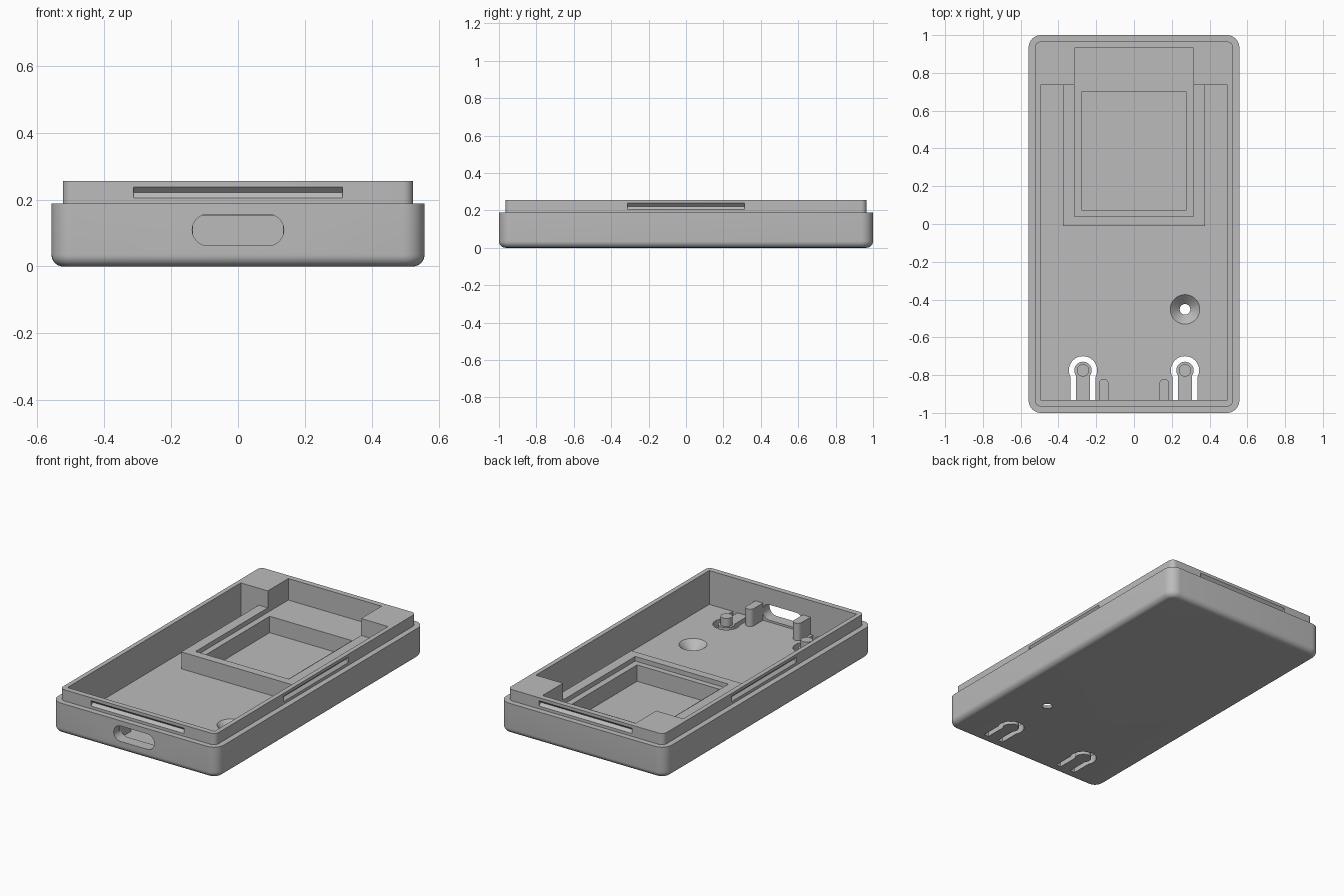
import bpy, bmesh
from math import pi, sin, cos, asin

if "Cube" in bpy.data.objects:
    bpy.data.objects.remove(bpy.data.objects["Cube"], do_unlink=True)

FLOOR, LEDGE, POCKET, FRAME = 0.05, 0.125, 0.025, 0.153
STEP, TOP = 0.188, 0.256

grey = bpy.data.materials.new("light grey plastic")
grey.use_nodes = True
colour = (0.5, 0.5, 0.5, 1)
grey.diffuse_color = colour
grey.node_tree.nodes["Principled BSDF"].inputs["Base Color"].default_value = colour


def loft(name, rings):
    """Skin a stack of equal-length point rings and cap both ends."""
    bm = bmesh.new()
    loops = [[bm.verts.new(p) for p in ring] for ring in rings]
    n = len(loops[0])
    for a, b in zip(loops, loops[1:]):
        for i in range(n):
            j = (i + 1) % n
            bm.faces.new((a[i], a[j], b[j], b[i]))
    bm.faces.new(loops[0][::-1])
    bm.faces.new(loops[-1])
    bmesh.ops.recalc_face_normals(bm, faces=bm.faces)
    mesh = bpy.data.meshes.new(name)
    bm.to_mesh(mesh)
    bm.free()
    mesh.materials.append(grey)
    ob = bpy.data.objects.new(name, mesh)
    bpy.context.collection.objects.link(ob)
    return ob


def prism(name, outline, z0, z1):
    return loft(name, [[(x, y, z) for x, y in outline] for z in (z0, z1)])


def box(name, x, y0, y1, z0, z1):
    return prism(name, [(-x, y0), (x, y0), (x, y1), (-x, y1)], z0, z1)


def arc(cx, cy, r, a0, a1, n):
    return [(cx + r * cos(a0 + (a1 - a0) * i / n), cy + r * sin(a0 + (a1 - a0) * i / n))
            for i in range(n + 1)]


def rounded(hx, hy, r, z):
    corners = [(1, 1), (-1, 1), (-1, -1), (1, -1)]
    return [(x, y, z) for k, (sx, sy) in enumerate(corners)
            for x, y in arc(sx * (hx - r), sy * (hy - r), r, k * pi / 2, (k + 1) * pi / 2, 8)]


def combine(tool, operation):
    mod = case.modifiers.new(tool.name, "BOOLEAN")
    mod.operation, mod.solver, mod.object = operation, "EXACT", tool
    bpy.context.view_layer.objects.active = case
    bpy.ops.object.modifier_apply(modifier=mod.name)
    bpy.data.objects.remove(tool, do_unlink=True)


def cut(tool):
    combine(tool, "DIFFERENCE")


def add(tool):
    combine(tool, "UNION")


# Outer tray with rounded bottom edge and a stepped lip
R = 0.035
rings = []
for i in range(9):
    t = i / 8 * pi / 2
    d = R * (1 - sin(t))
    rings.append(rounded(0.558 - d, 1 - d, 0.065 - d, R * (1 - cos(t))))
rings.append(rounded(0.558, 1, 0.065, STEP))
rings += [rounded(0.524, 0.966, 0.031, z) for z in (STEP, TOP)]
case = loft("case_bottom", rings)

# Main cavity, leaving solid blocks in the two back corners
cut(box("cavity", 0.496, -0.932, 0.735, FLOOR, 0.5))

# Raised frame with a ledge and a deeper pocket
add(box("frame", 0.375, -0.01, 0.76, FLOOR - 0.01, FRAME))
cut(box("ledge", 0.314, 0.04, 0.932, LEDGE, 0.5))
cut(box("pocket", 0.277, 0.075, 0.7, POCKET, 0.5))

# V-shaped snap grooves around the lip
groove = [(0.02, 0.2), (0.0, 0.205), (-0.0165, 0.2215), (0.0, 0.238), (0.02, 0.243)]
for s in (-1, 1):
    cut(loft("end_groove", [[(x, s * (0.966 + d), z) for d, z in groove]
                            for x in (-0.313, 0.313)]))
    cut(loft("side_groove", [[(s * (0.524 + d), y, z) for d, z in groove]
                             for y in (-0.313, 0.313)]))

# Rounded port opening in the front wall
port = (arc(0.09, 0.109, 0.047, -pi / 2, pi / 2, 16)
        + arc(-0.09, 0.109, 0.047, pi / 2, 3 * pi / 2, 16))
cut(loft("port", [[(x, y, z) for x, z in port] for y in (-1.1, -0.9)]))

# Countersunk screw hole
slope = (0.078 - 0.028) / FLOOR
cut(loft("screw_hole", [[(x, y, z) for x, y in arc(0.27, -0.452, 0.028 + slope * z, 0, 2 * pi, 48)[:-1]]
                        for z in (-0.01, FLOOR + 0.01)]))

# Flexible button tabs, button pegs and port guides
CY, LEG = -0.775, -0.932


def slit_side(cx, r, half):
    a = asin(half / r)
    return ([(cx + half, LEG)] + arc(cx, CY, r, a - pi / 2, 3 * pi / 2 - a, 32)
            + [(cx - half, LEG)])


for s in (-1, 1):
    cx = s * 0.27
    outline = slit_side(cx, 0.075, 0.067) + slit_side(cx, 0.046, 0.036)[::-1]
    cut(prism("tab_slit", outline, -0.1, FLOOR + 0.03))
    add(prism("button_peg", arc(cx, CY, 0.033, 0, 2 * pi, 32)[:-1], FLOOR - 0.01, 0.1))
    guide = ([(s * 0.16 - 0.026, -0.95)] + arc(s * 0.16, -0.846, 0.026, pi, 0, 12)
             + [(s * 0.16 + 0.026, -0.95)])
    add(prism("port_guide", guide, FLOOR - 0.01, 0.155))

# Smooth curved walls, keep edges sharp
bpy.ops.object.select_all(action="DESELECT")
case.select_set(True)
bpy.context.view_layer.objects.active = case
bpy.ops.object.shade_smooth_by_angle(angle=pi / 6)
